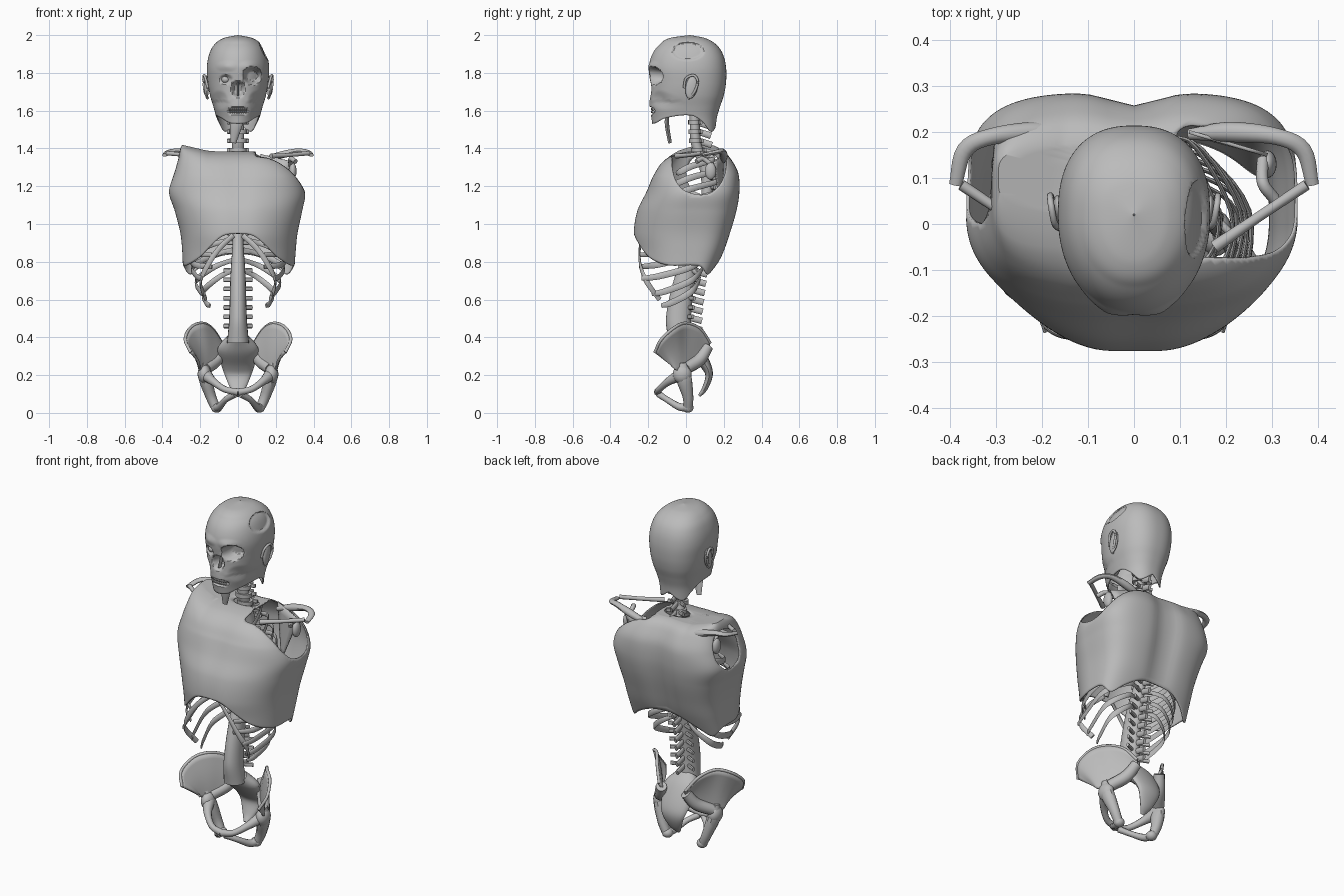
import bpy, bmesh, math
from mathutils import Vector

if "Cube" in bpy.data.objects:
    bpy.data.objects.remove(bpy.data.objects["Cube"])

grey = bpy.data.materials.new("plain_grey")
grey.diffuse_color = (0.5, 0.5, 0.5, 1)
grey.use_nodes = True
grey.node_tree.nodes["Principled BSDF"].inputs["Base Color"].default_value = grey.diffuse_color


def sample(table, x):
    """Smooth interpolation of rows (key, a, b, ...)."""
    x = min(max(x, table[0][0]), table[-1][0])
    i = 0
    while i < len(table) - 2 and x > table[i + 1][0]:
        i += 1
    p, q = table[i], table[i + 1]
    o, r = table[max(i - 1, 0)], table[min(i + 2, len(table) - 1)]
    h = q[0] - p[0]
    t = (x - p[0]) / h
    out = []
    for k in range(1, len(p)):
        m0 = (q[k] - o[k]) / (q[0] - o[0]) * h
        m1 = (r[k] - p[k]) / (r[0] - p[0]) * h
        out.append((2*t**3 - 3*t*t + 1) * p[k] + (t**3 - 2*t*t + t) * m0
                   + (3*t*t - 2*t**3) * q[k] + (t**3 - t*t) * m1)
    return out


def skin(name, rows, closed=True, caps=False, thick=0, remove=None, angle=40):
    """Surface through rows of points."""
    bm = bmesh.new()
    vs = [[bm.verts.new(p) for p in row] for row in rows]
    n = len(rows[0])
    for a, b in zip(vs, vs[1:]):
        for j in range(n if closed else n - 1):
            k = (j + 1) % n
            bm.faces.new((a[j], a[k], b[k], b[j]))
    if caps:
        bm.faces.new(vs[0])
        bm.faces.new(vs[-1])
    if remove:
        gone = [f for f in bm.faces if remove(f.calc_center_median())]
        bmesh.ops.delete(bm, geom=gone, context='FACES')
        for _ in range(8):               # even out the cut edges
            new = {}
            for v in bm.verts:
                near = [e.other_vert(v).co for e in v.link_edges if e.is_boundary]
                if len(near) == 2:
                    new[v] = v.co * .5 + (near[0] + near[1]) * .25
            for v, co in new.items():
                v.co = co
    bmesh.ops.recalc_face_normals(bm, faces=bm.faces)
    me = bpy.data.meshes.new(name)
    bm.to_mesh(me)
    bm.free()
    for p in me.polygons:
        p.use_smooth = True
    me.set_sharp_from_angle(angle=math.radians(angle))
    me.materials.append(grey)
    ob = bpy.data.objects.new(name, me)
    bpy.context.collection.objects.link(ob)
    if thick:
        m = ob.modifiers.new("thickness", 'SOLIDIFY')
        m.thickness = thick
        m.offset = 0 if not closed else -1
    return ob


def tube(name, pts, a, b=None, ref=(0, 0, 1), seg=10, steps=5):
    """Elliptical tube along a smooth path; a = sideways, b = other half size."""
    n = len(pts)
    a = a if isinstance(a, (list, tuple)) else [a] * n
    b = a if b is None else b if isinstance(b, (list, tuple)) else [b] * n
    tab = [(i, *p, a[i], b[i]) for i, p in enumerate(pts)]
    m = (n - 1) * steps
    s = [sample(tab, i / steps) for i in range(m + 1)]
    rows = []
    for i, v in enumerate(s):
        t = (Vector(s[min(i + 1, m)][:3]) - Vector(s[max(i - 1, 0)][:3])).normalized()
        side = t.cross(Vector(ref)).normalized()
        up = side.cross(t)
        rows.append([Vector(v[:3]) + side * v[3] * math.cos(w) + up * v[4] * math.sin(w)
                     for w in [2 * math.pi * k / seg for k in range(seg)]])
    return skin(name, rows, caps=True)


def ball(name, loc, scale, rot=0):
    bpy.ops.mesh.primitive_uv_sphere_add(segments=20, ring_count=12, radius=1,
                                         location=loc, rotation=(rot, 0, 0))
    ob = bpy.context.object
    ob.name, ob.scale = name, scale
    ob.data.materials.append(grey)
    bpy.ops.object.shade_smooth()


def oval(th, xn, xp, yf, yb, yc, nf, nb):
    """Point of a lopsided superellipse, angle 0 at the front."""
    s, c = math.sin(th), math.cos(th)
    n = nf if c > 0 else nb
    x = math.copysign(abs(s) ** (2 / n), s) * (xp if s > 0 else xn)
    return x, yc + abs(c) ** (2 / n) * ((yf if c > 0 else yb) - yc)


def dent(u, v, ru, rv, steep=2.5):
    return min(1, max(0, (1 - math.hypot(u / ru, v / rv)) * steep))


# head: hollow skin with sockets, nose opening, mouth and skull window
HEAD = [(1.47, .105, -.17, .155), (1.56, .115, -.183, .163), (1.62, .13, -.194, .18),
        (1.68, .148, -.19, .2), (1.75, .16, -.19, .212), (1.83, .165, -.197, .212),
        (1.9, .152, -.178, .195), (1.95, .125, -.14, .16), (1.985, .075, -.085, .1),
        (2.0, .002, .018, .022)]
JAW = [(0, 1.53), (25, 1.535), (50, 1.56), (90, 1.575), (115, 1.54), (140, 1.49),
       (160, 1.5), (180, 1.53)]
N, rows = 128, []
for r in range(81):
    row = []
    for k in range(N):
        th = 2 * math.pi * k / N
        z0 = sample(JAW, math.degrees(min(th, 2 * math.pi - th)))[0]
        z = z0 + (2.0 - z0) * math.sin(r / 80 * math.pi / 2)
        w, yf, yb = sample(HEAD, z)
        x, y = oval(th, w, w, yf, yb, .02, 2.1 if z > 1.65 else 1.95, 2.4)
        if y < -.02:
            y += .065 * dent(x - .075, z - 1.785, .05, .048)
            y += .02 * dent(x + .065, z - 1.765, .036, .026)
            y += .05 * dent(x, z - 1.715, .036, .045)
            y += .03 * dent(x, z - 1.6, .06, .02)
            y += .02 * dent(abs(x) - .1, z - 1.655, .045, .05, 1)
            y -= .01 * dent(abs(x) - .06, z - 1.835, .06, .03, 1)
        if x > .06:
            x -= .012 * dent(y - .01, z - 1.915, .085, .048, 8)
        row.append((x, y, z))
    rows.append(row)
skin("head", rows, thick=.006, angle=40)
ball("eyeball", (-.065, -.145, 1.765), (.022, .022, .02))
tube("nasal_septum", [(0, -.15, 1.75), (0, -.17, 1.68)], .004, .015, ref=(0, 1, 0))
for i in range(-4, 5):
    for z in (1.609, 1.594):
        ball("tooth", (i * .0105, -.178 + .0004 * i * i, z), (.005, .008, .008))
tube("tongue_flap", [(0, -.1, 1.57), (-.01, -.1, 1.52), (-.025, -.085, 1.43)],
     [.035, .032, .015], [.012, .012, .01], ref=(0, 1, 0))
for s in (1, -1):
    ball("ear", (s * .166, .03, 1.725), (.012, .032, .062), -.2)
    tube("ear_rim", [(s * .16, -.01, 1.72), (s * .172, .0, 1.77), (s * .18, .04, 1.787),
                     (s * .182, .062, 1.755), (s * .175, .045, 1.7), (s * .16, .012, 1.665)], .007)

# torso skin: open below and at the neck, with a sleeve hole and a larger shoulder cut
TORSO = [(.7, .29, .295, -.265, .13, 0, 2), (.85, .295, .305, -.275, .2, 0, 2),
         (.95, .305, .315, -.285, .235, 0, 2), (1.07, .335, .34, -.265, .27, 0, 2),
         (1.17, .365, .355, -.215, .285, .02, 2.2), (1.27, .338, .31, -.17, .28, .04, 2.8),
         (1.35, .315, .24, -.125, .25, .06, 3.2), (1.4, .305, .16, -.06, .215, .08, 3.5),
         (1.42, .295, .1, .02, .175, .1, 3.5)]
HEM = [(0, .95), (15, .94), (30, .88), (45, .82), (70, .78), (100, .78), (130, .73),
       (150, .77), (180, .85)]
N, rows = 160, []
for r in range(63):
    row = []
    for k in range(N):
        th = 2 * math.pi * k / N
        z0 = sample(HEM, math.degrees(min(th, 2 * math.pi - th)))[0]
        z = z0 + (1.42 - z0) * min(r / 56, 1)
        xn, xp, yf, yb, yc, n = sample(TORSO, z)
        x, y = oval(th, xn, xp, yf, yb, yc, n, 3.8)
        g = math.exp(-(x / .07) ** 2)
        y = yc + (y - yc) * (1 - g * (.03 if y < yc else .11))
        if r > 56:                       # close the shoulders towards the neck
            f = (r - 56) / 6
            x += (.075 * math.sin(th) - x) * f
            y += (.08 - .05 * math.cos(th) - y) * f
        # shoulder top dips towards the neck
        z -= .035 * min(1, max(0, (x + .3) / .15)) * min(1, max(0, (z - 1.25) / .17))
        row.append((x, y, z))
    rows.append(row)


def opening(p):
    sleeve = p.x < -.27 and math.hypot((p.y - .1) / .1, (p.z - 1.265) / .115) < 1
    cut = p.x > .09 and math.hypot((p.y - .07) / .145, (min(p.z, 1.32) - 1.32) / .17) < 1
    return sleeve or cut


skin("torso_skin", rows, thick=.006, remove=opening)

# spine: smooth column with wings and spines on each vertebra
SPINE = [(.37, -.03, .058, .06), (.5, -.04, .047, .066), (.72, -.005, .04, .055),
         (.93, .055, .028, .035), (1.15, .11, .03, .03), (1.3, .1, .03, .03),
         (1.42, .055, .032, .028), (1.55, .045, .03, .026), (1.63, .04, .03, .026)]
rows = []
for i in range(64):
    z = .37 + i * .02
    y, a, b = sample(SPINE, z)
    rows.append([(a * math.cos(w), y + b * math.sin(w), z)
                 for w in [2 * math.pi * k / 20 for k in range(20)]])
skin("spine_column", rows, caps=True)
for i in range(24):
    z = .46 + i * .049
    y, a, b = sample(SPINE, z)
    w = .075 if z < .8 else .055
    tube("vertebra_wings", [(-w, y + b + .01, z), (0, y + b * .7, z), (w, y + b + .01, z)],
         .008, .012, seg=8, steps=3)
    tube("vertebra_spine", [(0, y + b * .6, z), (0, y + b + .058, z - .022)],
         .009, .017, seg=8, steps=2)
    if z > 1.35:
        tube("neck_disc", [(0, y, z - .012), (0, y, z + .012)], a + .014, b + .008,
             ref=(0, 1, 0), seg=16, steps=1)

# ribs: half width and front reach, from top to bottom
RIBS = [(.09, -.05), (.14, -.08), (.18, -.11), (.21, -.14), (.23, -.17), (.24, -.2),
        (.25, -.22), (.25, -.24), (.25, -.245), (.24, -.235), (.22, -.18), (.185, -.13)]
for s in (1, -1):
    for i, (w, yf) in enumerate(RIBS):
        z = 1.36 - i * .055
        d = .09 + .007 * i + (.02 if i > 9 else 0)
        ys = sample(SPINE, z)[0] + .03
        e = .55 if i < 9 else .8
        tube("rib", [(s * .025, ys, z), (s * w * .55, ys + .04, z - .2 * d),
                     (s * w, .03, z - .6 * d), (s * w * .92, yf * .6, z - .92 * d),
                     (s * w * e, yf, z - d)], .005, [.012, .014, .017, .017, .012], seg=8)
    tube("rib_margin", [(s * .025, -.225, .94), (s * .1, -.245, .87), (s * .165, -.24, .775),
                        (s * .198, -.205, .69), (s * .17, -.14, .6)], .006, .014, seg=8)
    # shoulder bones
    tube("collar_bone", [(s * .175, -.05, 1.36), (s * .27, .015, 1.365), (s * .375, .085, 1.375)],
         [.014, .011, .012])
    tube("shoulder_spine", [(s * .12, .195, 1.33), (s * .21, .2, 1.36), (s * .31, .19, 1.385),
                            (s * .368, .16, 1.38), (s * .388, .085, 1.365)],
         [.012, .022, .018, .018, .014], [.012, .02, .015, .012, .009])
    tube("shoulder_hook", [(s * .28, .14, 1.31), (s * .28, .09, 1.345), (s * .305, .055, 1.33)], .013)
    ball("shoulder_socket", (s * .29, .13, 1.28), (.02, .03, .045))
    blade = []
    for i in range(7):
        f = i / 6
        inner = Vector((s * (.12 + .03 * f), .2 - .01 * f, 1.37 - .3 * f))
        outer = Vector((s * (.29 - .13 * f), .15 + .035 * f, 1.33 - .27 * f))
        blade.append([inner.lerp(outer, j / 4) for j in range(5)])
    skin("shoulder_blade", blade, closed=False, thick=.008)
tube("breastbone", [(0, -.08, 1.31), (0, -.16, 1.15), (0, -.23, .95)], [.035, .025, .015], .008,
     ref=(0, 1, 0))

# pelvis
CREST = [(0, .25, -.165, .32), (1, .28, -.13, .39), (2, .25, -.06, .452),
         (3, .19, .0, .475), (4, .135, .075, .445), (5, .085, .128, .37)]
BASE = [(0, .205, -.06, .24), (1, .2, -.05, .225), (2, .185, -.03, .22),
        (3, .16, .0, .22), (4, .13, .03, .25), (5, .085, .09, .28)]
for s in (1, -1):
    wing = []
    for i in range(26):
        a, b = Vector(sample(BASE, i / 5)), Vector(sample(CREST, i / 5))
        wing.append([])
        for j in range(9):
            p = a.lerp(b, j / 8)
            p.x = s * (p.x - .012 * math.sin(math.pi * j / 8))
            wing[-1].append(p)
    skin("hip_wing", wing, closed=False, thick=.014)
    tube("hip_crest", [(s * c[1], c[2], c[3]) for c in CREST], .0085)
    tube("hip_joint", [(s * .188, -.02, .265), (s * .175, -.012, .19), (s * .145, .01, .09),
                       (s * .115, .012, .02)], [.012, .034, .028, .024], [.02, .042, .03, .024],
         ref=(0, 1, 0))
    ball("hip_socket", (s * .178, -.02, .205), (.036, .05, .05))
    ball("sit_bone", (s * .113, .01, .028), (.03, .03, .027))
    tube("hip_back", [(s * .17, 0, .235), (s * .115, .07, .28), (s * .08, .115, .35)],
         [.032, .034, .03], ref=(0, 1, 0))
    tube("upper_pubic_arm", [(s * .17, -.03, .2), (s * .13, -.095, .165), (s * .07, -.14, .125),
                             (0, -.15, .11)], [.034, .021, .017, .02])
    tube("lower_pubic_arm", [(s * .015, -.145, .1), (s * .065, -.1, .07), (s * .1, -.035, .032),
                             (s * .115, .01, .03)], [.018, .016, .02, .024])
tube("tail_bone", [(0, -.01, .4), (0, .04, .34), (0, .1, .26), (0, .122, .2), (0, .1, .13),
                   (0, .07, .09)], [.06, .108, .09, .07, .04, .012],
     [.04, .045, .03, .02, .015, .008], ref=(0, 1, 0), seg=18)
